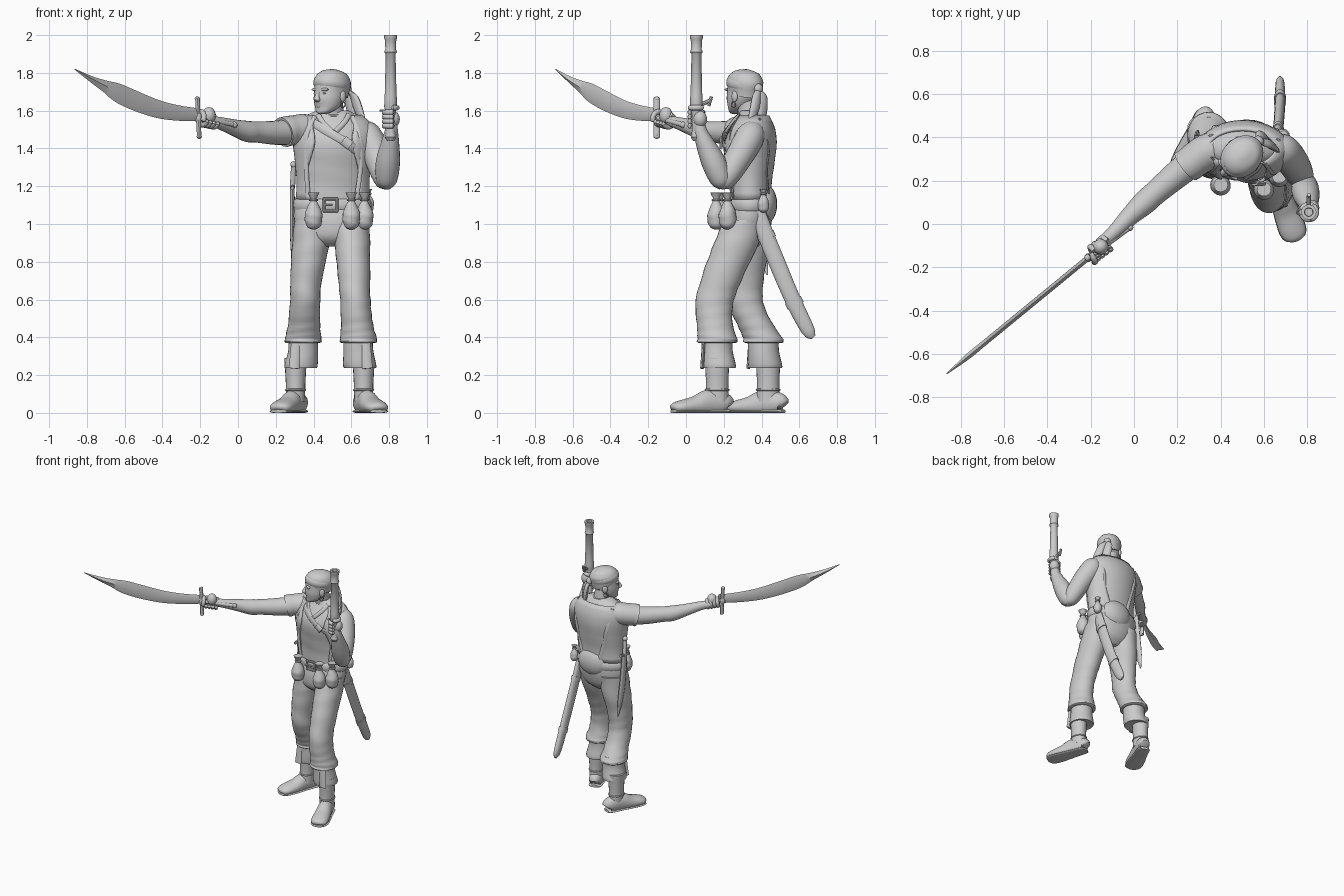
import bpy, bmesh
from math import sin, cos, pi, radians, sqrt
from mathutils import Vector, Matrix

cube = bpy.data.objects.get("Cube")
if cube:
    bpy.data.objects.remove(cube)

X, Y, Z = Vector((1, 0, 0)), Vector((0, 1, 0)), Vector((0, 0, 1))
clay = bpy.data.materials.new("clay_grey")
clay.use_nodes = True
clay.diffuse_color = (0.6, 0.6, 0.6, 1)
clay.node_tree.nodes["Principled BSDF"].inputs["Base Color"].default_value = clay.diffuse_color
parts = []


def finish(name, bm, frame=None):
    """Turn a bmesh into a named object, optionally moved into a frame."""
    bmesh.ops.recalc_face_normals(bm, faces=bm.faces)
    mesh = bpy.data.meshes.new(name)
    bm.to_mesh(mesh)
    bm.free()
    if frame:
        mesh.transform(frame)
    mesh.materials.append(clay)
    obj = bpy.data.objects.new(name, mesh)
    bpy.context.collection.objects.link(obj)
    parts.append(obj)
    return obj


def smooth(points, steps):
    """Catmull-Rom interpolation through rows of any width."""
    rows, last = [], len(points) - 1
    for i in range(last):
        p0, p1, p2, p3 = (points[min(max(i + k, 0), last)] for k in (-1, 0, 1, 2))
        for s in range(steps):
            t = s / steps
            rows.append([b + t / 2 * (c - a + t * (2*a - 5*b + 4*c - d + t * (3*b - a - 3*c + d)))
                         for a, b, c, d in zip(p0, p1, p2, p3)])
    return rows + [list(points[-1])]


def loft(name, points, side=X, upright=False, steps=4, sides=20, fold=0, frame=None):
    """Skin of elliptical rings; a row is x, y, z, radius along side, other radius."""
    rows = smooth(points, steps)
    last, rings, bm = len(rows) - 1, [], bmesh.new()
    for i, row in enumerate(rows):
        ahead, behind = rows[min(i + 1, last)], rows[max(i - 1, 0)]
        t = Z if upright else (Vector(ahead[:3]) - Vector(behind[:3])).normalized()
        u = (side - t * side.dot(t)).normalized()
        v = t.cross(u)
        ring = []
        for k in range(sides):
            a = 2 * pi * k / sides
            swell = 1 + fold * sin(i * 1.3 + 2 * sin(a + i * .3))
            co = Vector(row[:3]) + swell * (u * cos(a) * max(row[3], .001) + v * sin(a) * max(row[-1], .001))
            co.z = max(co.z, 0)
            ring.append(bm.verts.new(co))
        rings.append(ring)
    for low, high in zip(rings, rings[1:]):
        for k in range(sides):
            j = (k + 1) % sides
            bm.faces.new((low[k], low[j], high[j], high[k]))
    bm.faces.new(rings[0][::-1])
    bm.faces.new(rings[-1])
    return finish(name, bm, frame)


def rod(name, start, end, radius, other=None, **options):
    size = (radius, other or radius)
    return loft(name, [(*start, *size), (*end, *size)], steps=1, **options)


def ball(name, centre, radii, frame=None):
    bm = bmesh.new()
    bmesh.ops.create_uvsphere(bm, u_segments=20, v_segments=12, radius=1,
                              matrix=Matrix.Translation(centre) @ Matrix.Diagonal((*radii, 1)))
    return finish(name, bm, frame)


def hoop(name, centre, a, b, thick, frame=None, tall=None):
    """Closed horizontal band around an ellipse."""
    bm, rings = bmesh.new(), []
    for k in range(32):
        w = 2 * pi * k / 32
        out = Vector((a * cos(w), b * sin(w), 0))
        rings.append([bm.verts.new(Vector(centre) + out + out.normalized() * thick * cos(q * pi / 4)
                                   + Z * (tall or thick) * sin(q * pi / 4)) for q in range(8)])
    for k in range(32):
        for q in range(8):
            n, m = rings[(k + 1) % 32], (q + 1) % 8
            bm.faces.new((rings[k][q], n[q], n[m], rings[k][m]))
    return finish(name, bm, frame)


# Torso and pelvis
torso = [(.5, .34, 1.08, .19, .105), (.503, .335, 1.2, .18, .105), (.503, .333, 1.32, .188, .122),
         (.505, .333, 1.43, .202, .135), (.505, .345, 1.51, .2, .112), (.5, .35, 1.565, .155, .082),
         (.5, .345, 1.6, .085, .06)]
loft("shirt_torso", torso, upright=True, sides=32, fold=.01)
loft("trouser_seat", [(.497, .32, .88, .08, .06), (.497, .32, .93, .16, .11), (.497, .33, 1.02, .2, .125),
                      (.497, .34, 1.1, .197, .115)], upright=True, sides=32)
torso_rows = smooth(torso, 8)


def torso_at(z):
    return min(torso_rows, key=lambda row: abs(row[2] - z))


def on_torso(x, z, facing=-1, lift=.012):
    cx, cy, _, a, b = torso_at(z)
    f = max(-.98, min(.98, (x - cx) / a))
    return (cx + f * (a + lift), cy + facing * (b + lift) * sqrt(1 - f * f), z)


# Open vest wrapping the back and sides
bm, grid = bmesh.new(), []
for row in range(14):
    z = 1.13 + .034 * row
    cx, cy, _, a, b = torso_at(z)
    gap = radians(38 + 10 * sin(row * .5))
    arc = [gap + (2 * pi - 2 * gap) * k / 36 for k in range(37)]
    grid.append([bm.verts.new((cx + (a + .006) * sin(w), cy - (b + .006) * cos(w), z)) for w in arc])
for low, high in zip(grid, grid[1:]):
    for k in range(36):
        bm.faces.new((low[k], low[k + 1], high[k + 1], high[k]))
vest = finish("vest", bm)
shell = vest.modifiers.new("thickness", "SOLIDIFY")
shell.thickness, shell.offset = .014, 0


def strap(name, path, facing=-1, wide=.022):
    loft(name, [(*on_torso(x, z, facing), .006, wide) for x, z in path], side=Y, sides=8)


# Lapels, chest strap and back straps
for tag, s in (("right", -1), ("left", 1)):
    strap(tag + "_lapel", [(.505 + s * .09, 1.57), (.505 + s * .13, 1.47), (.505 + s * .135, 1.3),
                           (.5 + s * .12, 1.14)], wide=.012)
    strap(tag + "_collar", [(.505 + s * .075, 1.58), (.505 + s * .055, 1.54), (.505 + s * .01, 1.49)], wide=.014)
    strap(tag + "_back_strap", [(.51 + s * .14, 1.56), (.515 + s * .13, 1.42), (.52 + s * .105, 1.28),
                                (.52 + s * .07, 1.13)], facing=1, wide=.016)
strap("chest_strap", [(.36, 1.565), (.46, 1.5), (.57, 1.43), (.67, 1.34)])
buckle = Vector(on_torso(.57, 1.43, lift=.02))
rod("strap_buckle", buckle - Vector((.02, 0, -.015)), buckle + Vector((.02, 0, -.015)), .01, .026, side=Y, sides=8)

# Belt with a square buckle
hoop("belt", (.5, .34, 1.1), .198, .115, .01, tall=.032)
for s in (-1, 1):
    rod("buckle_upright", (.49 + s * .034, .212, 1.065), (.49 + s * .034, .212, 1.135), .008, sides=8)
    rod("buckle_bar", (.45, .212, 1.1 + s * .032), (.53, .212, 1.1 + s * .032), .008, side=Z, sides=8)
rod("buckle_tongue", (.45, .21, 1.1), (.5, .21, 1.1), .006, side=Z, sides=8)


def pouch(name, x, y, z, size=1):
    shape = [(0, .006), (.015, .032), (.055, .043), (.095, .036), (.135, .017), (.15, .015), (.18, .03)]
    loft(name, [(x, y, z + h * size, r * size, r * size) for h, r in shape], upright=True, fold=.04)
    hoop(name + "_tie", (x, y, z + .143 * size), .017 * size, .017 * size, .006)


for name, x, y in (("right_pouch", .4, .18), ("left_pouch", .6, .16), ("side_pouch", .67, .22)):
    pouch(name, x, y, .97, 1.1)
pouch("rear_pouch", .69, .41, 1.06, .7)
ball("back_sack", (.52, .415, 1.105), (.125, .068, .108))

# Legs flaring at the hem, cuffs and boots
legs = {
    "right": ([(.4, .335, 1.02, .1, .115), (.382, .325, .87, .098, .115), (.36, .31, .7, .083, .1),
               (.355, .315, .58, .08, .095), (.35, .365, .47, .085, .095), (.345, .405, .4, .095, .104)],
              (.345, .41), (.305, .435), (.335, .515), (.21, .225), -1),
    "left": ([(.595, .315, 1.02, .1, .115), (.607, .255, .87, .093, .118), (.615, .185, .7, .084, .108),
              (.622, .15, .58, .08, .1), (.63, .152, .47, .085, .095), (.637, .165, .4, .096, .104)],
             (.637, .165), (.665, .165), (.645, .225), (.75, -.075), 1),
}
for tag, (rows, cuff, ankle, heel, toe, s) in legs.items():
    x, y = cuff
    hem = [(x, y, .375, .098, .106), (x, y, .37, .08, .088)]
    loft(tag + "_trouser_leg", rows + hem, upright=True, steps=6, sides=28, fold=.016)
    loft(tag + "_cuff", [(x, y, .42, .076, .084), (x, y, .33, .079, .082),
                         (x + (ankle[0] - x) * .3, y + .01, .245, .088, .09),
                         (x + (ankle[0] - x) * .3, y + .01, .24, .07, .075)], upright=True, sides=28, fold=.006)
    rod(tag + "_cuff_flap", (x + s * .035, y - .07, .38), (x + s * .048, y - .08, .235), .028, .01, sides=8)
    ax, ay = ankle
    loft(tag + "_boot_shaft", [(ax, ay, .06, .05, .062), (ax, ay, .12, .051, .06), (ax, ay, .18, .053, .06),
                               (ax, ay, .29, .06, .066)], upright=True)
    hoop(tag + "_boot_band", (ax, ay, .122), .05, .06, .006)
    heel, toe = Vector((*heel, 0)), Vector((*toe, 0))
    # share of the foot length, centre height, half height, half width
    shape = [(0, .038, .03, .03), (.06, .05, .055, .046), (.35, .053, .07, .052), (.6, .038, .05, .06),
             (.85, .03, .036, .062), (.97, .025, .025, .045), (1, .02, .006, .012)]
    loft(tag + "_boot_foot", [(*(heel.lerp(toe, f) + Z * h), tall, wide) for f, h, tall, wide in shape], side=Z)
    loft(tag + "_boot_sole", [(*(heel.lerp(toe, f) + Z * .008), .01, wide + .002) for f, _, _, wide in shape], side=Z)

# Arms and right sleeve
loft("right_sleeve", [(.42, .36, 1.5, .06), (.36, .345, 1.5, .082), (.28, .295, 1.495, .08),
                      (.24, .265, 1.485, .08)], side=Z, fold=.02)
loft("right_arm", [(.3, .31, 1.49, .07), (.2, .23, 1.483, .064), (.1, .145, 1.487, .056), (.05, .1, 1.49, .056),
                   (-.02, .035, 1.51, .044), (-.1, -.045, 1.535, .032), (-.15, -.085, 1.545, .028)], side=Z)
loft("left_upper_arm", [(.645, .36, 1.52, .04), (.68, .345, 1.475, .075), (.728, .295, 1.38, .074),
                        (.766, .23, 1.27, .064), (.782, .195, 1.21, .045), (.784, .185, 1.185, .01)], side=X)
loft("left_forearm", [(.784, .2, 1.19, .025), (.786, .187, 1.23, .056), (.794, .145, 1.33, .064),
                      (.807, .095, 1.44, .046), (.812, .075, 1.5, .034), (.81, .07, 1.56, .03)], side=X)


def fist(name, centre, axis, palm):
    """Palm, four curled fingers and a thumb around a grip."""
    axis = axis.normalized()
    p = (palm - axis * palm.dot(axis)).normalized()
    q = axis.cross(p)
    ball(name + "_palm", centre + p * .024, (.036, .036, .044))
    for i in range(5):
        thumb = i == 4
        c = centre + axis * ((i - 1.5) * .024)
        turn, reach = (-1, 2.2) if thumb else (1, 4)
        arc = [turn * reach * k / 6 for k in range(7)]
        loft(name + ("_thumb" if thumb else "_finger"),
             [(*(c + (p * cos(w) + q * sin(w)) * .034), .014) for w in arc] +
             [(*(c + (p * cos(arc[-1]) + q * sin(arc[-1])) * .03), .006)], side=axis, steps=2, sides=10)


# Curved sword held out in the right hand
guard, pommel = Vector((-.21, -.155, 1.563)), Vector((-.02, -.015, 1.525))
blade = [(-.21, 1.578, .034), (-.32, 1.588, .041), (-.43, 1.61, .048), (-.55, 1.655, .053), (-.64, 1.696, .05),
         (-.7, 1.727, .033), (-.77, 1.763, .018), (-.865, 1.82, .002)]
loft("sword_blade", [(x, guard.y + (x - guard.x) * .82, z, wide, min(wide, .013)) for x, z, wide in blade],
     side=Z, sides=4)
rod("sword_handle", guard, pommel, .013, side=Z, sides=12)
ball("sword_pommel", pommel, (.017, .017, .017))
rod("sword_guard", guard + Vector((.005, 0, -.105)), guard + Vector((-.005, 0, .105)), .012, .018, sides=12)
for s in (-1, 1):
    ball("guard_tip", guard + Vector((-.005 * s, 0, s * .1)), (.014, .016, .012))
ball("guard_boss", guard, (.02, .02, .032))
fist("right_hand", guard.lerp(pommel, .3), guard - pommel, Vector((.2, .3, .4)))

# Pistol raised in the left hand
px, py = .808, .055
barrel = [(1.44, .018), (1.46, .03), (1.5, .022), (1.58, .024), (1.62, .034), (1.67, .033), (1.69, .031),
          (1.9, .026), (1.91, .034), (1.925, .028), (1.975, .03), (1.985, .035), (2, .035), (2, .02), (1.95, .018)]
loft("pistol", [(px, py, z, r, r) for z, r in barrel], upright=True, steps=1)
rod("pistol_hammer", (px, py + .02, 1.63), (px, py + .075, 1.655), .011, side=X, sides=8)
rod("hammer_spur", (px, py + .065, 1.625), (px, py + .08, 1.675), .009, side=X, sides=8)
hoop("trigger_guard", (px - .035, py, 1.6), .02, .012, .005)
fist("left_hand", Vector((px, py, 1.555)), Z, Vector((.5, .8, 0)))

# Scabbard behind the left hip
sheath = [(.66, .37, 1.1, .021, .036), (.665, .42, .95, .022, .043), (.67, .48, .8, .024, .044),
          (.675, .565, .6, .024, .042), (.675, .645, .44, .021, .036), (.675, .675, .4, .008, .014)]
loft("scabbard", sheath, side=X)
for i in (1, 3):
    a, b = Vector(sheath[i][:3]), Vector(sheath[i + 1][:3])
    rod("scabbard_band", a, a.lerp(b, .2), .028, .047)
rod("scabbard_hilt", (.66, .37, 1.1), (.66, .345, 1.2), .016)
ball("scabbard_hilt_cap", (.66, .34, 1.2), (.02, .022, .02))

# Dagger on the right hip
loft("dagger_sheath", [(.288, .36, 1.19, .012, .028), (.288, .38, 1.0, .014, .032), (.292, .405, .85, .012, .028),
                       (.297, .43, .73, .003, .004)], side=X, sides=12)
rod("dagger_handle", (.288, .36, 1.19), (.295, .34, 1.31), .014)
ball("dagger_pommel", (.295, .34, 1.315), (.018, .02, .018))
rod("dagger_guard", (.288, .3, 1.19), (.288, .41, 1.205), .01, side=Z, sides=8)

# Neck and head, turned toward the sword
loft("neck", [(.507, .345, 1.54, .075, .07), (.503, .335, 1.59, .058, .06), (.5, .32, 1.66, .056, .062)], upright=True)
hoop("neck_collar", (.503, .345, 1.572), .08, .066, .009)
head = Matrix.Translation((.495, .308, 0)) @ Matrix.Rotation(radians(-47), 4, "Z")
loft("head", [(0, -.065, 1.582, .018, .016), (0, -.056, 1.592, .042, .038), (0, -.03, 1.62, .066, .065),
              (0, -.016, 1.66, .077, .087), (0, -.006, 1.7, .079, .094), (0, 0, 1.76, .08, .096)],
     upright=True, sides=28, frame=head)
loft("nose", [(0, -.088, 1.705, .011, .01), (0, -.1, 1.68, .012, .015), (0, -.106, 1.658, .019, .018),
              (0, -.095, 1.647, .012, .01)], upright=True, frame=head)
ball("lower_lip", (0, -.084, 1.62), (.023, .012, .007), head)
ball("upper_lip", (0, -.087, 1.632), (.026, .011, .006), head)
ball("chin", (0, -.077, 1.596), (.022, .018, .015), head)
for s in (-1, 1):
    ball("brow", (s * .032, -.083, 1.712), (.032, .014, .009), head)
    ball("eye", (s * .032, -.085, 1.692), (.014, .008, .006), head)
    ball("ear", (s * .079, .01, 1.675), (.012, .02, .03), head)
    hoop("earring", (0, 0, 0), .015, .015, .003,
         head @ Matrix.Translation((s * .083, .005, 1.632)) @ Matrix.Rotation(pi / 2, 4, "Y"))

# Bandana with a knot and tails
loft("bandana_cap", [(0, .012, 1.68, .078, .088), (0, .005, 1.73, .086, .103), (0, .005, 1.77, .085, .101),
                     (0, .008, 1.805, .058, .07), (0, .008, 1.82, .012, .015)],
     upright=True, sides=28, fold=.012,
     frame=head @ Matrix.Translation((0, 0, 1.73)) @ Matrix.Rotation(radians(-8), 4, "X") @ Matrix.Translation((0, 0, -1.73)))
hoop("bandana_band", (0, .003, 0), .082, .098, .008,
     head @ Matrix.Translation((0, 0, 1.742)) @ Matrix.Rotation(radians(-10), 4, "X"), tall=.024)
ball("bandana_knot", (0, .112, 1.715), (.026, .022, .028), head)
for s in (-1, 1):
    loft("bandana_tail", [(0, .11, 1.715, .012, .01), (.01 + s * .022, .13, 1.68, .026, .015),
                          (.025 + s * .028, .14, 1.62, .032, .017), (.045 + s * .038, .145, 1.545, .026, .01)],
         upright=True, sides=12, frame=head)

# Smooth shading with crisp edges
bpy.ops.object.select_all(action="DESELECT")
for part in parts:
    part.select_set(True)
bpy.context.view_layer.objects.active = parts[0]
bpy.ops.object.shade_smooth_by_angle(angle=radians(40))
